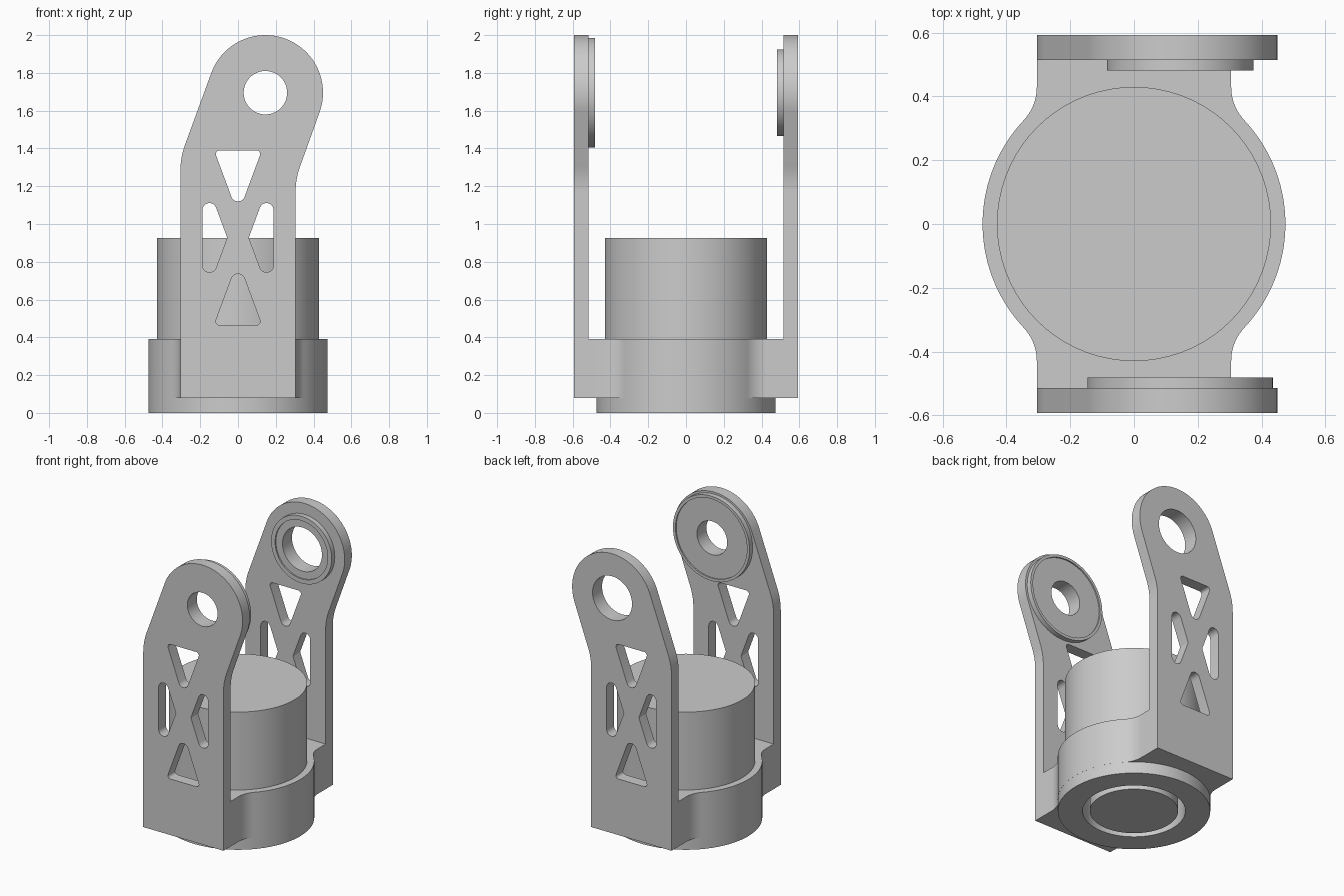
import bpy, bmesh, math
from mathutils import Vector

cube = bpy.data.objects.get("Cube")
if cube:
    bpy.data.objects.remove(cube)

grey = bpy.data.materials.new("light_grey")
grey.use_nodes = True
grey.diffuse_color = (0.6, 0.6, 0.6, 1)
grey.node_tree.nodes["Principled BSDF"].inputs["Base Color"].default_value = (0.6, 0.6, 0.6, 1)


def arc(cx, cy, r, a0, a1, n=24):
    """Points on an arc, angles in degrees."""
    return [(cx + r * math.cos(math.radians(a0 + (a1 - a0) * i / n)),
             cy + r * math.sin(math.radians(a0 + (a1 - a0) * i / n))) for i in range(n + 1)]


def circle(r, cx=0, cy=0, n=72):
    return arc(cx, cy, r, 0, 360, n)[:-1]


def rounded(corners, n=8):
    """Polygon from (x, y, radius) corners, each replaced by a tangent arc."""
    out = []
    for i, (x, y, r) in enumerate(corners):
        p = Vector((x, y))
        u = (Vector(corners[i - 1][:2]) - p).normalized()
        v = (Vector(corners[(i + 1) % len(corners)][:2]) - p).normalized()
        half = u.angle(v) / 2
        c = p + (u + v).normalized() * r / math.sin(half)
        a, b = p + u * r / math.tan(half) - c, p + v * r / math.tan(half) - c
        turn = a.angle_signed(b)
        for k in range(n + 1):
            t = -turn * k / n
            out.append((c.x + a.x * math.cos(t) - a.y * math.sin(t),
                        c.y + a.x * math.sin(t) + a.y * math.cos(t)))
    return out


def extrude(name, loops, lo, hi, upright=False):
    """Extrude an outline with holes along z, or along y when upright."""
    cu = bpy.data.curves.new(name, 'CURVE')
    cu.dimensions = '2D'
    cu.fill_mode = 'BOTH'
    cu.extrude = (hi - lo) / 2
    for pts in loops:
        sp = cu.splines.new('POLY')
        sp.points.add(len(pts) - 1)
        for q, (x, y) in zip(sp.points, pts):
            q.co = (x, y, 0, 1)
        sp.use_cyclic_u = True
    tmp = bpy.data.objects.new(name, cu)
    bpy.context.collection.objects.link(tmp)
    me = bpy.data.meshes.new_from_object(tmp.evaluated_get(bpy.context.evaluated_depsgraph_get()))
    bpy.data.objects.remove(tmp)
    bm = bmesh.new()
    bm.from_mesh(me)
    bmesh.ops.remove_doubles(bm, verts=bm.verts, dist=0.0002)
    for v in bm.verts:
        x, y, z = v.co
        mid = (lo + hi) / 2
        v.co = (x, mid + z, y) if upright else (x, y, mid + z)
    bmesh.ops.recalc_face_normals(bm, faces=bm.faces)
    bm.to_mesh(me)
    bm.free()
    me.materials.clear()
    me.materials.append(grey)
    ob = bpy.data.objects.new(name, me)
    bpy.context.collection.objects.link(ob)
    bpy.ops.object.select_all(action='DESELECT')
    ob.select_set(True)
    bpy.context.view_layer.objects.active = ob
    bpy.ops.object.shade_smooth_by_angle(angle=math.radians(30))
    return ob


# Base: flange, necked body, central plug inside a deep ring groove
W, R, GROOVE = 0.305, 0.475, 0.32
fillet = 0.154
fx, fy = W + fillet, 0.43
a = math.degrees(math.atan2(fy, fx))
quarter = arc(0, 0, R, 0, a, 20) + arc(fx, fy, fillet, 180 + a, 180, 12)[1:] + [(W, 0.515)]
half = quarter + [(-x, y) for x, y in reversed(quarter)]
outline = half + [(-x, -y) for x, y in half[1:-1]]
extrude("base_flange", [circle(R), circle(GROOVE)], 0, 0.08)
extrude("base_body_lower", [outline, circle(GROOVE)], 0.08, 0.3)
extrude("base_body_upper", [outline], 0.3, 0.39)
extrude("base_plug", [circle(0.275)], 0, 0.3)
extrude("drum", [circle(0.43)], 0.39, 0.925)

# Arm outline: straight sides, bent towards a round offset head
HX, HZ, HR = 0.145, 1.695, 0.305
head = arc(HX, HZ, HR, -20, 160, 48)


def bend(p0, p1, p2, n=8):
    return [tuple((1 - t) ** 2 * a + 2 * t * (1 - t) * b + t * t * c for a, b, c in zip(p0, p1, p2))
            for t in [i / n for i in range(n + 1)]]


arm = ([(-W, 0.08), (W, 0.08)] + bend((W, 1.17), (W, 1.24), (0.329, 1.306)) + head
       + bend((-0.281, 1.418), (-W, 1.352), (-W, 1.28)))

# Truss windows: two upright triangles and a mirrored pair of side triangles
MID, r = 0.9275, 0.037
top_tri = rounded([(-0.126, 1.39, 0.02), (0, 1.05, r), (0.126, 1.39, 0.02)])
low_tri = [(x, 2 * MID - z) for x, z in top_tri]
side = rounded([(0.057, MID, 0.008), (0.188, MID - 0.352, r), (0.188, MID + 0.352, r)])
windows = [top_tri, low_tri, side, [(-x, z) for x, z in side]]

# Arms with their bearing bosses; each boss has a thin raised rim
for name, s, hole, boss, rim in (("front", -1, 0.115, 0.291, 0.272), ("back", 1, 0.15, 0.23, 0.2)):
    bore = circle(hole, HX, HZ)
    spans = {"arm": (0.515, 0.593), "boss": (0.49, 0.515), "boss_rim": (0.481, 0.49)}
    loops = {"arm": [arm, bore] + windows,
             "boss": [circle(boss, HX, HZ), bore],
             "boss_rim": [circle(boss, HX, HZ), circle(rim, HX, HZ)]}
    for part, (inner, outer) in spans.items():
        lo, hi = sorted((s * inner, s * outer))
        extrude(f"{name}_{part}", loops[part], lo, hi, upright=True)
